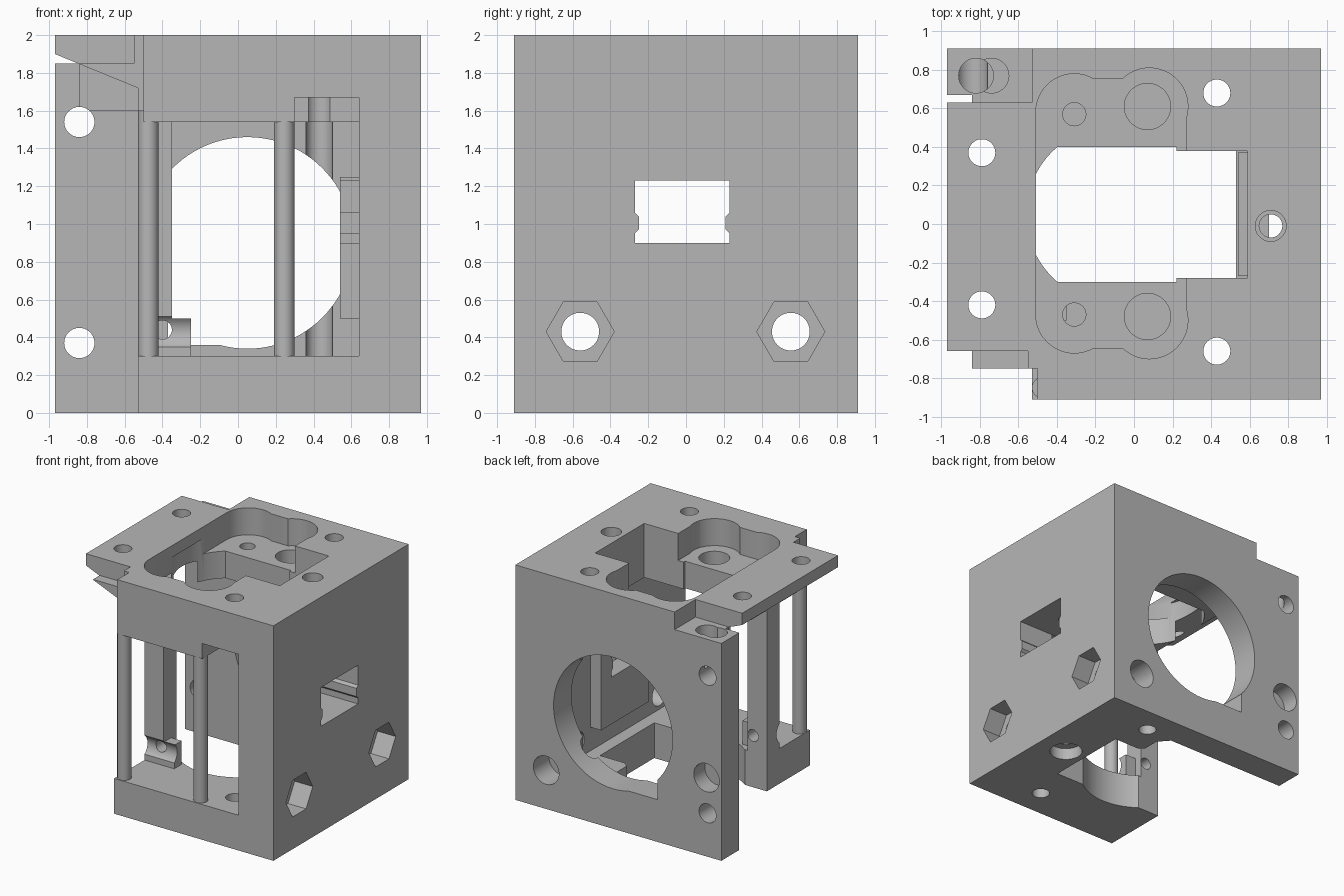
import bpy, bmesh, math
from mathutils import Matrix, Vector

default = bpy.data.objects.get("Cube")
if default:
    bpy.data.objects.remove(default, do_unlink=True)

grey = bpy.data.materials.new("plain grey")
grey.use_nodes = True
colour = (0.47, 0.47, 0.47, 1)
grey.diffuse_color = colour
grey.node_tree.nodes["Principled BSDF"].inputs["Base Color"].default_value = colour


def prism(name, points, lo, hi, axis="z"):
    """Extrude a 2D outline along an axis."""
    place = {"x": lambda a, b, t: (t, a, b),
             "y": lambda a, b, t: (a, t, b),
             "z": lambda a, b, t: (a, b, t)}[axis]
    bm = bmesh.new()
    face = bm.faces.new([bm.verts.new(place(a, b, lo)) for a, b in points])
    grown = bmesh.ops.extrude_face_region(bm, geom=[face])
    verts = [v for v in grown["geom"] if isinstance(v, bmesh.types.BMVert)]
    bmesh.ops.translate(bm, verts=verts, vec=Vector(place(0, 0, hi - lo)))
    bmesh.ops.recalc_face_normals(bm, faces=bm.faces)
    mesh = bpy.data.meshes.new(name)
    bm.to_mesh(mesh)
    bm.free()
    mesh.materials.append(grey)
    obj = bpy.data.objects.new(name, mesh)
    bpy.context.collection.objects.link(obj)
    return obj


def box(name, x0, x1, y0, y1, z0, z1):
    return prism(name, [(x0, y0), (x1, y0), (x1, y1), (x0, y1)], z0, z1)


def round_bar(name, a, b, r, lo, hi, axis="z", sides=48):
    ring = [(a + r * math.cos(math.tau * i / sides),
             b + r * math.sin(math.tau * i / sides)) for i in range(sides)]
    return prism(name, ring, lo, hi, axis)


body = box("housing_body", -0.97, 0.97, -0.91, 0.91, 0, 2)


def combine(tool, operation="DIFFERENCE", target=None):
    target = target or body
    mod = target.modifiers.new("shape", "BOOLEAN")
    mod.operation = operation
    mod.solver = "EXACT"
    mod.object = tool
    bpy.context.view_layer.objects.active = target
    bpy.ops.object.modifier_apply(modifier=mod.name)
    bpy.data.objects.remove(tool, do_unlink=True)


def cut_box(*size):
    combine(box("cutter", *size))


def drill(a, b, r, lo, hi, axis="z", sides=48):
    combine(round_bar("cutter", a, b, r, lo, hi, axis, sides))


# Main chamber, open to the front and the left-hand side
cut_box(-1.1, 0.64, -1.0, 0.67, 0.3, 1.54)
cut_box(0.3, 0.64, -1.0, -0.62, 1.5, 1.67)

# Open side under the sloping top flange
slope = [(-1.2, -0.1), (-0.53, -0.1), (-0.53, 1.72), (-0.97, 1.9), (-1.2, 1.994)]
combine(prism("cutter", slope, -1.1, 0.63, "y"))
cut_box(-1.1, -0.53, 0.6, 0.67, -0.1, 1.6)
cut_box(-1.1, -0.84, 0.63, 0.67, -0.1, 2.1)

# Flange steps and rear corner notch
cut_box(-1.1, -0.53, 0.63, 1.0, 1.85, 2.1)
cut_box(-1.1, -0.84, -1.0, -0.66, 1.6, 2.1)
cut_box(-0.9, -0.55, -1.0, -0.66, 1.85, 2.1)
cut_box(-0.9, -0.5, -1.0, -0.75, 1.5, 2.1)

# Floor opening
cut_box(-1.1, 0.53, -0.33, 0.4, -0.1, 0.35)
drill(-0.03, 0.05, 0.48, -0.1, 0.35)
rear_gap = [(-1.1, 0.3), (0.25, 0.3), (0.25, 0.58), (0.17, 0.67), (-1.1, 0.67)]
combine(prism("cutter", rear_gap, -0.1, 0.35))

# Two-lobed recess in the top, mirrored front to back
recess = box("cutter", -0.51, 0.27, -0.47, 0.58, 1.77, 2.1)
for side in (1, -1):
    mid = 0.055
    low, high = sorted((mid + side * 0.4, mid + side * 0.7))
    for lobe in (round_bar("lobe", 0.08, mid + side * 0.555, 0.2, 1.77, 2.1),
                 round_bar("lobe", -0.31, mid + side * 0.525, 0.2, 1.77, 2.1),
                 box("lobe", -0.31, 0.08, low, high, 1.77, 2.1),
                 box("lobe", 0.1, 0.27, *sorted((mid, mid + side * 0.62)), 1.77, 2.1)):
        combine(lobe, "UNION", recess)
combine(recess)

# Central opening through the top
centre = round_bar("cutter", -0.1, 0.05, 0.46, 1.4, 1.9, sides=64)
combine(box("strip", -0.7, 0.6, -0.3, 0.4, 1.3, 2.0), "INTERSECT", centre)
combine(centre)
cut_box(-0.1, 0.22, -0.3, 0.4, 1.4, 1.9)
cut_box(0.2, 0.59, -0.28, 0.38, 1.4, 2.1)

# Blind holes in the recess floor
for x, y, r in ((0.07, 0.61, 0.12), (0.07, -0.48, 0.12),
                (-0.31, 0.57, 0.06), (-0.31, -0.47, 0.06)):
    drill(x, y, r, 1.62, 1.9)

# Vertical screw holes
for x, y in ((-0.79, 0.37), (-0.79, -0.42), (0.43, 0.68), (0.43, -0.66)):
    drill(x, y, 0.07, -0.1, 2.1)
drill(0.71, -0.01, 0.06, -0.1, 2.1)
drill(0.71, -0.01, 0.08, 1.9, 2.1)
drill(0.71, -0.01, 0.13, -0.1, 0.1)

# Round rear port with its squared lower corner
drill(0.05, 0.9, 0.56, 0.5, 1.1, "y", 96)
cut_box(-0.37, 0.1, 0.5, 1.1, 0.36, 0.9)

# Rear holes, through and blind
for x, z, r, depth in ((-0.84, 1.54, 0.08, 0.5), (-0.84, 0.37, 0.08, 0.5),
                       (-0.83, 0.67, 0.12, 0.76), (0.68, 0.33, 0.12, 0.7)):
    drill(x, z, r, depth, 1.1, "y")

# Slotted pocket in the rear corner ledge
pocket = round_bar("cutter", -0.82, 0.77, 0.09, 1.55, 1.95)
combine(round_bar("lobe", -0.74, 0.77, 0.09, 1.6, 1.95), "UNION", pocket)
combine(pocket)

# Inner rib beside the window and the corner post
combine(box("rib", 0.54, 0.7, -0.27, 0.37, 0.5, 1.25), "UNION")
combine(box("post", -0.53, -0.35, -0.5, -0.33, 0.2, 1.65), "UNION")
combine(box("post_foot", -0.53, -0.25, -0.5, -0.4, 0.2, 0.5), "UNION")
drill(-0.4, 0.44, 0.05, -0.7, -0.2, "y")

# Notched side window
window = [(-0.27, 0.9), (0.23, 0.9), (0.23, 0.95), (0.21, 0.97), (0.21, 1.04),
          (0.23, 1.06), (0.23, 1.23), (-0.27, 1.23), (-0.27, 1.06),
          (-0.25, 1.04), (-0.25, 0.97), (-0.27, 0.95)]
combine(prism("cutter", window, 0.4, 1.1, "x"))

# Side bolt holes with hexagonal nut pockets
for y in (-0.56, 0.555):
    drill(y, 0.43, 0.1, -0.7, 1.1, "x")
    drill(y, 0.43, 0.18, 0.8, 1.1, "x", 6)

# Front guide rods
rods = [round_bar("front_rod_" + side, x, -0.85, 0.055, 0.25, 1.6, "z", 32)
        for side, x in (("right", -0.44), ("left", 0.245))]
rods[0].location.x = -0.035

for obj in [body] + rods:
    bpy.ops.object.select_all(action="DESELECT")
    obj.select_set(True)
    bpy.context.view_layer.objects.active = obj
    bpy.ops.object.shade_smooth_by_angle(angle=math.radians(30))
